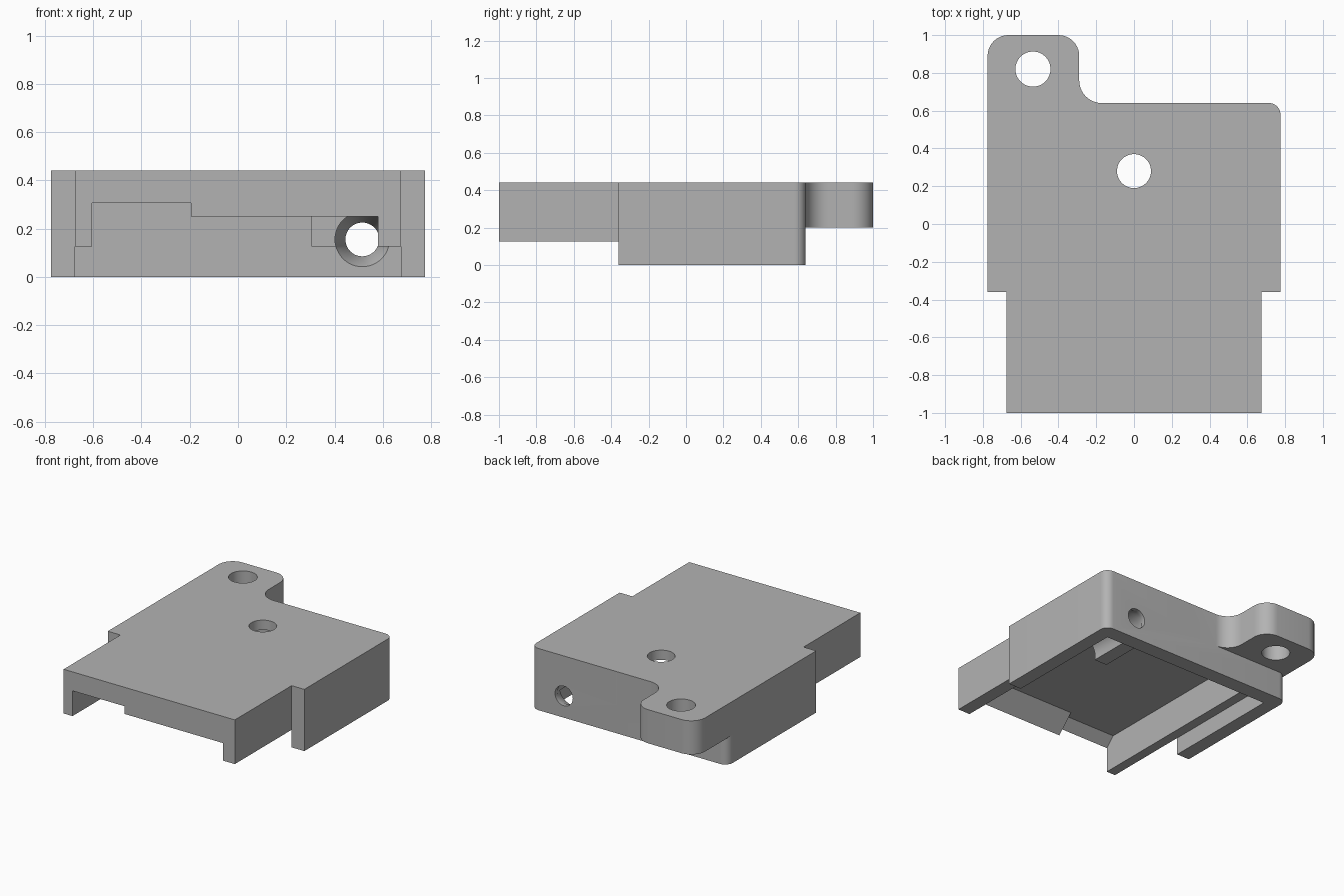
import bpy, bmesh, math
from mathutils import Vector

old = bpy.data.objects.get("Cube")
if old:
    bpy.data.objects.remove(old, do_unlink=True)

grey = bpy.data.materials.new("plain grey")
grey.use_nodes = True
grey.diffuse_color = (0.45, 0.45, 0.45, 1)
grey.node_tree.nodes["Principled BSDF"].inputs["Base Color"].default_value = (0.45, 0.45, 0.45, 1)


def loft(name, rings):
    """Closed solid through matching rings of points."""
    bm = bmesh.new()
    loops = [[bm.verts.new(p) for p in ring] for ring in rings]
    n = len(loops[0])
    for a, b in zip(loops, loops[1:]):
        for i in range(n):
            j = (i + 1) % n
            bm.faces.new((a[i], a[j], b[j], b[i]))
    bm.faces.new(loops[0])
    bm.faces.new(loops[-1])
    bmesh.ops.recalc_face_normals(bm, faces=bm.faces)
    mesh = bpy.data.meshes.new(name)
    bm.to_mesh(mesh)
    bm.free()
    mesh.materials.append(grey)
    obj = bpy.data.objects.new(name, mesh)
    bpy.context.collection.objects.link(obj)
    return obj


def plate(name, outline, z0, z1):
    return loft(name, [[(x, y, z) for x, y in outline] for z in (z0, z1)])


def box(name, x0, x1, y0, y1, z0, z1):
    return plate(name, [(x0, y0), (x1, y0), (x1, y1), (x0, y1)], z0, z1)


def side_profile(name, outline, x0, x1):
    return loft(name, [[(x, y, z) for y, z in outline] for x in (x0, x1)])


def circle(cx, cy, r, n=48):
    return [(cx + r * math.cos(i * math.tau / n), cy + r * math.sin(i * math.tau / n)) for i in range(n)]


def rounded(corners, steps=10):
    """Outline from (x, y, radius) right-angled corners."""
    pts = []
    for i, (x, y, r) in enumerate(corners):
        p = Vector((x, y))
        if not r:
            pts.append((x, y))
            continue
        a = (Vector(corners[i - 1][:2]) - p).normalized() * r
        b = (Vector(corners[(i + 1) % len(corners)][:2]) - p).normalized() * r
        for k in range(steps + 1):
            t = k / steps * math.pi / 2
            pts.append(tuple(p + a * (1 - math.sin(t)) + b * (1 - math.cos(t))))
    return pts


def combine(target, tool, operation):
    mod = target.modifiers.new(operation.lower(), 'BOOLEAN')
    mod.object, mod.operation, mod.solver = tool, operation, 'EXACT'
    bpy.context.view_layer.objects.active = target
    bpy.ops.object.modifier_apply(modifier=mod.name)
    bpy.data.objects.remove(tool, do_unlink=True)


TOP, ROOF, LEDGE = 0.44, 0.37, 0.125
BACK = 0.53

# Outer shell: main block, front tongue and mounting ear
body = plate("housing", rounded([(-0.775, -0.36, 0), (0.775, -0.36, 0),
                                 (0.775, 0.64, 0.06), (-0.775, 0.64, 0.06)]), 0, TOP)
combine(body, box("tongue", -0.675, 0.675, -1, 0, LEDGE, TOP), 'UNION')
ear = rounded([(-0.775, 0.4, 0), (0.1, 0.4, 0), (0.1, 0.64, 0), (-0.29, 0.64, 0.12),
               (-0.29, 1, 0.11), (-0.775, 1, 0.11)])
combine(body, plate("ear", ear, 0.2, TOP), 'UNION')

# Underside recess, with a sloped front lip at two heights
combine(body, box("lower_recess", -0.675, 0.675, -0.5, BACK, -0.1, LEDGE), 'DIFFERENCE')
for x0, x1, lip in ((-0.605, -0.195, 0.305), (-0.3, 0.58, 0.25)):
    profile = [(-1.1, -0.1), (BACK, -0.1), (BACK, ROOF),
               (-1 + ROOF - lip, ROOF), (-1, lip), (-1.1, lip)]
    combine(body, side_profile("upper_recess", profile, x0, x1), 'DIFFERENCE')

# Inner block around the tapered cable bore
combine(body, box("bore_block", 0.305, 0.63, 0.08, 0.58, LEDGE, 0.4), 'UNION')
bore = loft("bore", [[(x, y, z) for x, z in circle(0.515, 0.155, r)]
                     for y, r in ((0.07, 0.113), (BACK, 0.113), (0.61, 0.07), (0.7, 0.07))])
combine(body, bore, 'DIFFERENCE')

# Vertical holes
for x, y, r in ((0, 0.28, 0.09), (-0.535, 0.82, 0.093)):
    combine(body, plate("hole", circle(x, y, r), -0.1, 0.6), 'DIFFERENCE')

bpy.ops.object.select_all(action='DESELECT')
body.select_set(True)
bpy.context.view_layer.objects.active = body
bpy.ops.object.shade_smooth_by_angle(angle=math.radians(30))
